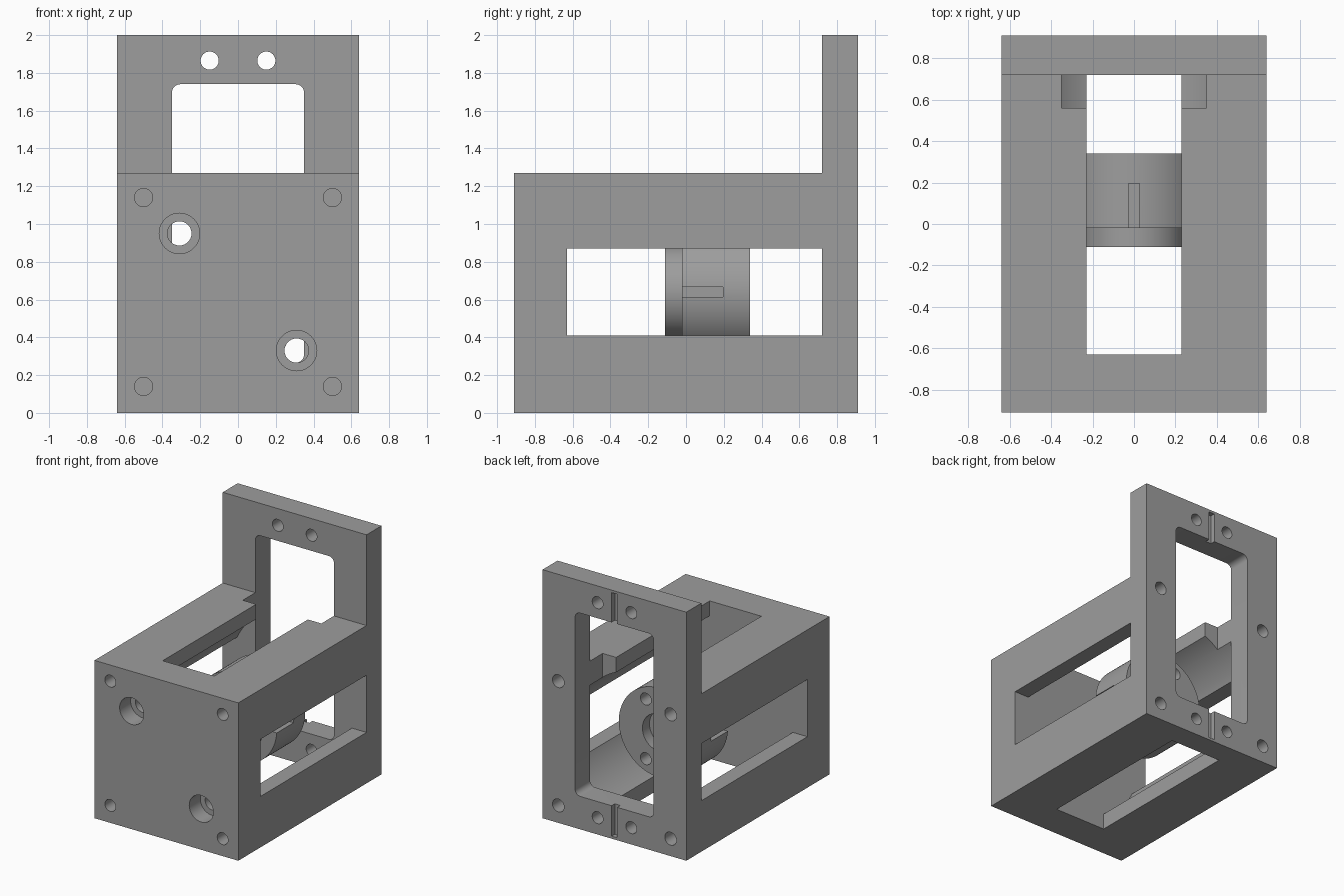
import bpy, bmesh, math
from mathutils import Matrix, Vector

default = bpy.data.objects.get("Cube")
if default:
    bpy.data.objects.remove(default, do_unlink=True)

grey = bpy.data.materials.new("machined_grey")
grey.use_nodes = True
COLOUR = (0.34, 0.34, 0.34, 1)
grey.diffuse_color = COLOUR
grey.node_tree.nodes["Principled BSDF"].inputs["Base Color"].default_value = COLOUR

MID = 0.64  # height of the main axis


def finish(name, bm):
    bmesh.ops.recalc_face_normals(bm, faces=bm.faces)
    mesh = bpy.data.meshes.new(name)
    bm.to_mesh(mesh)
    bm.free()
    mesh.materials.append(grey)
    ob = bpy.data.objects.new(name, mesh)
    bpy.context.collection.objects.link(ob)
    return ob


def box(name, lo, hi, corner=0):
    """Box between two corners; corner rounds the edges that run along y."""
    bm = bmesh.new()
    lo, hi = Vector(lo), Vector(hi)
    bmesh.ops.create_cube(bm, size=1)
    bmesh.ops.scale(bm, vec=hi - lo, verts=bm.verts)
    bmesh.ops.translate(bm, vec=(lo + hi) / 2, verts=bm.verts)
    if corner:
        edges = [e for e in bm.edges
                 if abs(e.verts[0].co.y - e.verts[1].co.y) > 0.01]
        bmesh.ops.bevel(bm, geom=edges, offset=corner, segments=6,
                        profile=0.5, affect='EDGES')
    return finish(name, bm)


def rod(name, x, z, radius, y0, y1, sides=32):
    """Cylinder along y."""
    bm = bmesh.new()
    place = Matrix.Translation((x, (y0 + y1) / 2, z)) @ Matrix.Rotation(math.pi / 2, 4, 'X')
    bmesh.ops.create_cone(bm, cap_ends=True, segments=sides, radius1=radius,
                          radius2=radius, depth=y1 - y0, matrix=place)
    return finish(name, bm)


def combine(ob, parts, operation='DIFFERENCE'):
    """Boolean each part into ob, then remove the parts."""
    for part in parts:
        part.hide_render = True
        mod = ob.modifiers.new("bool", 'BOOLEAN')
        mod.operation = operation
        mod.solver = 'EXACT'
        mod.object = part
    bpy.context.view_layer.update()
    graph = bpy.context.evaluated_depsgraph_get()
    mesh = bpy.data.meshes.new_from_object(ob.evaluated_get(graph))
    ob.modifiers.clear()
    ob.data = mesh
    for part in parts:
        bpy.data.objects.remove(part, do_unlink=True)


def smooth(ob):
    bpy.ops.object.select_all(action='DESELECT')
    ob.select_set(True)
    bpy.context.view_layer.objects.active = ob
    bpy.ops.object.shade_smooth_by_angle(angle=math.radians(30))


# Housing: L-shaped side profile extruded across x
bm = bmesh.new()
profile = [(-0.91, 0), (0.91, 0), (0.91, 2), (0.72, 2), (0.72, 1.27), (-0.91, 1.27)]
face = bm.faces.new([bm.verts.new((-0.64, y, z)) for y, z in profile])
new = bmesh.ops.extrude_face_region(bm, geom=[face])["geom"]
bmesh.ops.translate(bm, vec=(1.28, 0, 0),
                    verts=[g for g in new if isinstance(g, bmesh.types.BMVert)])
housing = finish("housing", bm)

# Main bore, through slots and rear window
cuts = [
    rod("bore", 0, MID, 0.56, -0.63, 0.72, 96),
    box("side_slot", (-1, -0.63, 0.41), (1, 0.72, 0.87)),
    box("vertical_slot", (-0.23, -0.63, -0.2), (0.23, 0.72, 1.5)),
    box("window", (-0.35, 0.56, 0.265), (0.35, 1.1, 1.74), 0.045),
]

# Corner screw holes at both ends
for x in (-0.5, 0.5):
    for z in (0.14, 1.14):
        cuts.append(rod("front_screw_hole", x, z, 0.048, -1, -0.65))
        cuts.append(rod("rear_screw_hole", x, z, 0.052, 0.62, 1))

# Screw pairs and shallow grooves above and below the window
for z in (0.135, 1.865):
    for x in (-0.15, 0.15):
        cuts.append(rod("plate_screw_hole", x, z, 0.048, 0.68, 1))
for z0, z1 in ((0.02, 0.3), (1.7, 1.98)):
    cuts.append(box("groove", (-0.025, 0.87, z0), (0.025, 1, z1)))

# Counterbored mounting holes on the diagonal of the front
for s in (-1, 1):
    x, z = 0.31 * s, MID - 0.31 * s
    cuts.append(rod("counterbore", x, z, 0.107, -1, -0.77, 48))
    cuts.append(rod("mounting_hole", x, z, 0.064, -0.95, -0.55))

combine(housing, cuts)
smooth(housing)

# Hub: drum with a smaller boss in front
hub = rod("hub", 0, MID, 0.36, -0.02, 0.34, 96)
combine(hub, [rod("boss", 0, MID, 0.25, -0.11, 0.1, 96)], 'UNION')

# Hub centre hole, screw holes and keyways
cuts = [rod("shaft_hole", 0, MID, 0.1, -0.2, 0.5, 48),
        rod("shaft_recess", 0, MID, 0.15, 0.25, 0.5, 48)]
for sx in (-1, 1):
    for sz in (-1, 1):
        cuts.append(rod("hub_screw_hole", 0.12 * sx, MID + 0.24 * sz, 0.048, 0.08, 0.5))
for s in (-1, 1):
    a, b = sorted((0.32 * s, 0.5 * s))
    cuts.append(box("side_keyway", (a, -0.1, MID - 0.027), (b, 0.195, MID + 0.027)))
    cuts.append(box("top_keyway", (-0.027, -0.1, MID + a), (0.027, 0.195, MID + b)))
combine(hub, cuts)
smooth(hub)
